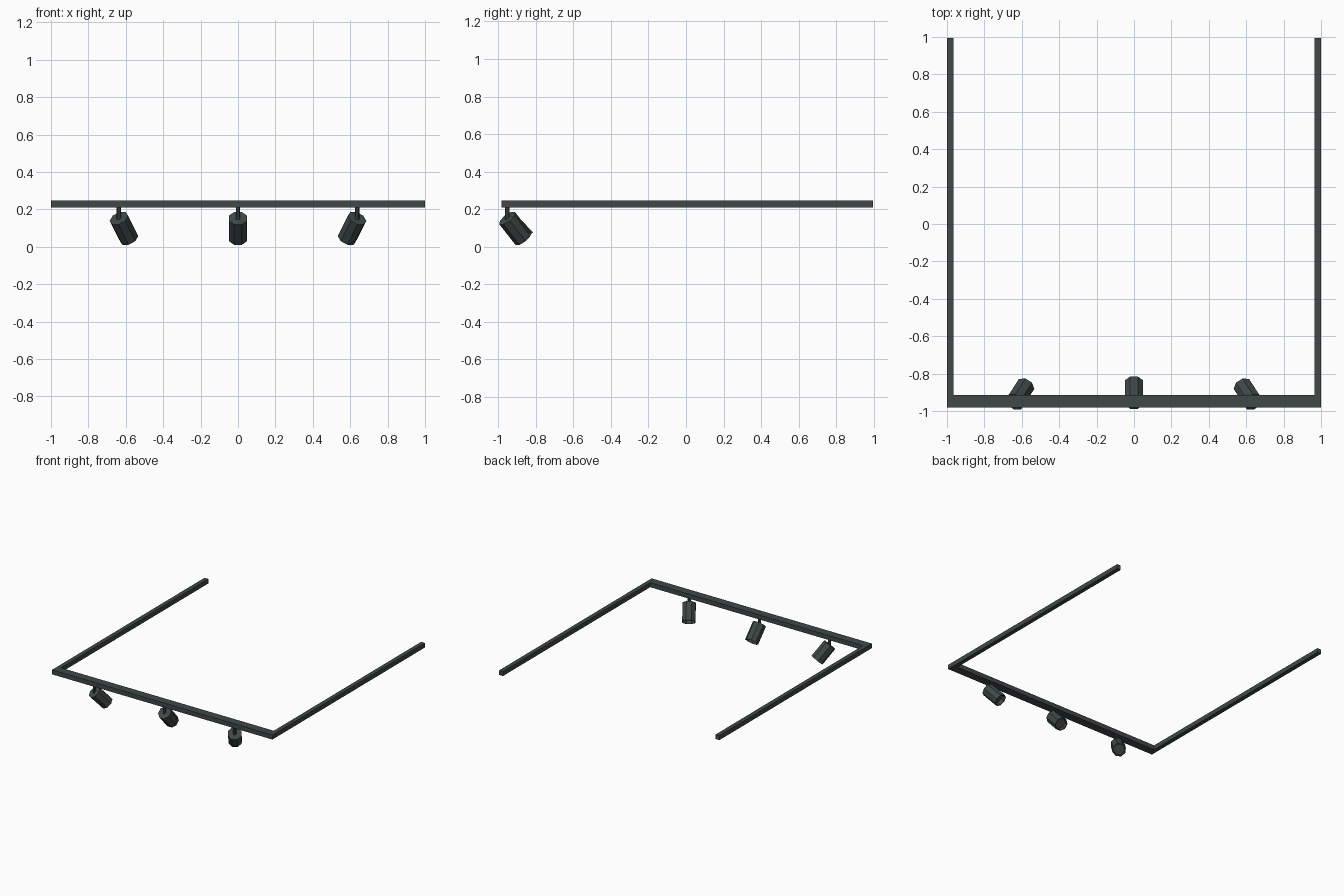
import bpy, bmesh, math
from mathutils import Matrix, Vector

if "Cube" in bpy.data.objects:
    bpy.data.objects.remove(bpy.data.objects["Cube"])

slate = bpy.data.materials.new("dark_slate")
slate.diffuse_color = (0.05, 0.066, 0.064, 1)
slate.use_nodes = True
slate.node_tree.nodes["Principled BSDF"].inputs["Base Color"].default_value = slate.diffuse_color


def finish(name, bm):
    mesh = bpy.data.meshes.new(name)
    bm.to_mesh(mesh)
    bm.free()
    mesh.materials.append(slate)
    obj = bpy.data.objects.new(name, mesh)
    bpy.context.collection.objects.link(obj)
    return obj


def box(name, lo, hi):
    lo, hi = Vector(lo), Vector(hi)
    bm = bmesh.new()
    bmesh.ops.create_cube(bm, size=1, matrix=Matrix.Translation((lo + hi) / 2)
                          @ Matrix.Diagonal((*(hi - lo), 1)))
    return finish(name, bm)


def cylinder(bm, sides, radius, depth, matrix):
    return bmesh.ops.create_cone(bm, cap_ends=True, segments=sides, radius1=radius,
                                 radius2=radius, depth=depth, matrix=matrix)


# U-shaped ceiling track
Z0, Z1 = 0.21, 0.247
box("front_track", (-1, -0.982, Z0), (1, -0.914, Z1))
box("left_track", (-1, -0.914, Z0), (-0.965, 0.995, Z1))
box("right_track", (0.965, -0.914, Z0), (1, 0.995, Z1))

# Spotlights: a short stem and a tilted octagonal can with an open front
PITCH = math.radians(43)
LENGTH = 0.148
for name, x, yaw in (("left", -0.637, -33), ("middle", 0, 0), ("right", 0.637, 33)):
    pivot = Matrix.Translation((x, -0.952, 0.152)) @ Matrix.Rotation(math.radians(yaw), 4, 'Z')

    bm = bmesh.new()
    cylinder(bm, 8, 0.012, 0.07, Matrix.Translation((x, -0.952, 0.18)))
    finish(name + "_lamp_stem", bm)

    bm = bmesh.new()
    cylinder(bm, 8, 0.053, LENGTH, Matrix.Translation((0, 0, -LENGTH / 2))
             @ Matrix.Rotation(math.pi / 8, 4, 'Z'))
    bm.faces.ensure_lookup_table()
    mouth = min(bm.faces, key=lambda f: f.calc_center_median().z)
    # thin rim, then a recessed lens
    bmesh.ops.inset_region(bm, faces=[mouth], thickness=0.007)
    inner = bmesh.ops.extrude_discrete_faces(bm, faces=[mouth])["faces"][0]
    bmesh.ops.translate(bm, verts=inner.verts, vec=(0, 0, 0.03))
    bmesh.ops.transform(bm, verts=bm.verts, matrix=pivot @ Matrix.Rotation(PITCH, 4, 'X'))
    finish(name + "_lamp_can", bm)
